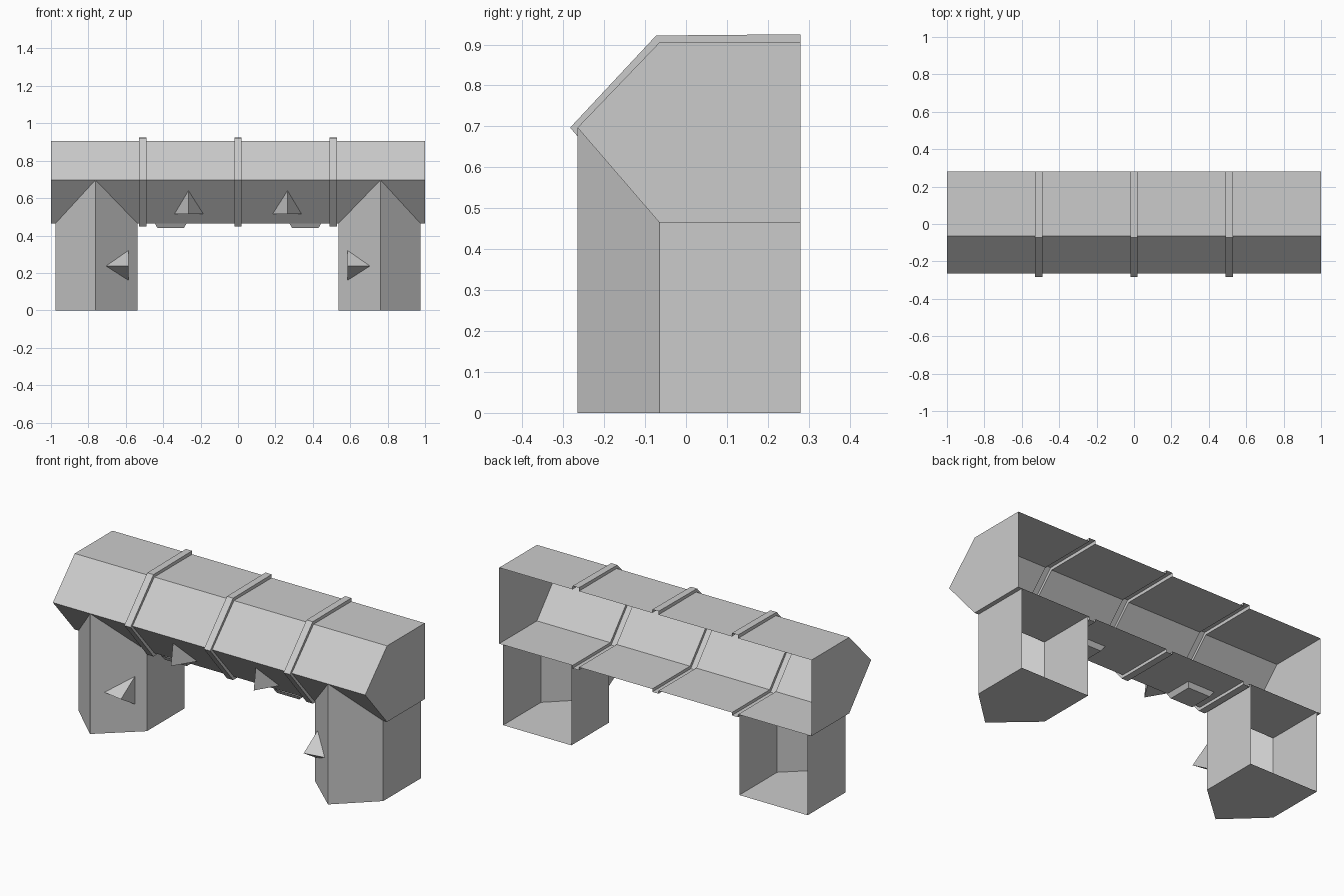
import bpy

if "Cube" in bpy.data.objects:
    bpy.data.objects.remove(bpy.data.objects["Cube"])

BACK, FRONT, APEX = 0.28, -0.065, -0.265
LOW, MID, TOP = 0.465, 0.697, 0.905


def make(name, verts, faces, mirror=False):
    mesh = bpy.data.meshes.new(name)
    mesh.from_pydata(verts, [], faces)
    mesh.update()
    obj = bpy.data.objects.new(name, mesh)
    bpy.context.collection.objects.link(obj)
    if mirror:
        m = obj.modifiers.new("Mirror", 'MIRROR')
        m.use_mirror_merge = False
    return obj


def loft(name, rings, cap_start=False, cap_end=False, mirror=False, closed=False):
    """Skin a list of equal-length profiles; open profiles leave one side open."""
    n = len(rings[0])
    verts = [p for r in rings for p in r]
    faces = []
    for i in range(len(rings) - 1):
        for j in range(n if closed else n - 1):
            k = (j + 1) % n
            faces.append((i * n + j, (i + 1) * n + j, (i + 1) * n + k, i * n + k))
    if cap_start:
        faces.append(tuple(range(n)))
    if cap_end:
        faces.append(tuple(reversed(range(len(verts) - n, len(verts)))))
    return make(name, verts, faces, mirror)


# Beam: open-backed shell with three raised hollow bands
base = [(BACK, LOW), (FRONT, LOW), (APEX, MID), (FRONT, TOP), (BACK, TOP)]
band = [(BACK, 0.448), (-0.073, 0.448), (-0.283, MID), (-0.073, 0.922), (BACK, 0.925)]
stations = [(-1.0, base)]
for c in (-0.51, 0.0, 0.51):
    stations += [(c - 0.02, base), (c - 0.02, band), (c + 0.02, band), (c + 0.02, base)]
stations.append((1.0, base))
loft("beam", [[(x, y, z) for y, z in prof] for x, prof in stations], True, True)

# Legs: open-backed, rising at the front to meet the slanted beam face
plan = [(0.975, BACK, LOW), (0.975, FRONT, LOW), (0.762, APEX, MID),
        (0.538, FRONT, LOW), (0.538, BACK, LOW)]
loft("legs", [[(x, y, 0) for x, y, z in plan], plan], cap_start=True, mirror=True)

# Spikes: three-sided wedges on the beam and the inner leg faces
spike_faces = [(0, 1, 3), (1, 2, 3), (2, 0, 3), (0, 2, 1)]
make("beam_spikes", [(0.185, -0.108, 0.515), (0.34, -0.108, 0.515),
                     (0.265, -0.216, 0.64), (0.265, -0.235, 0.515)],
     spike_faces, True)
make("leg_spikes", [(0.585, -0.108, 0.32), (0.585, -0.108, 0.16),
                    (0.708, -0.214, 0.237), (0.585, -0.235, 0.237)],
     [tuple(reversed(f)) for f in spike_faces], True)

# Underside pads: shallow tapered blocks
def square(r, z):
    return [(0.36 + sx * r, 0.015 + sy * r, z)
            for sx, sy in ((1, 1), (1, -1), (-1, -1), (-1, 1))]

loft("underside_pads", [square(0.07, 0.439), square(0.085, LOW)],
     cap_start=True, mirror=True, closed=True)
